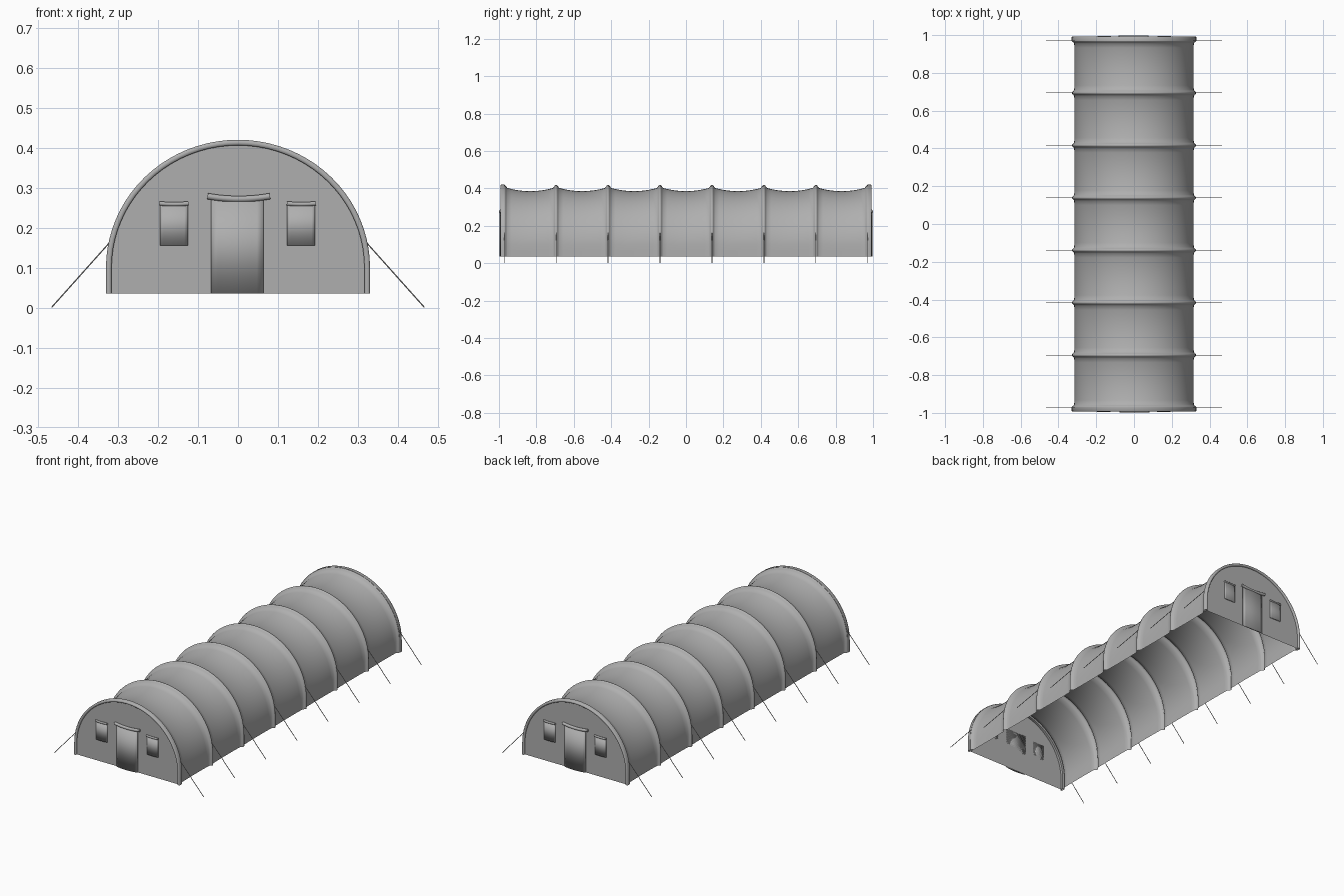
import bpy, bmesh, math
from math import sin, cos, pi
from mathutils import Vector

if "Cube" in bpy.data.objects:
    bpy.data.objects.remove(bpy.data.objects["Cube"])

BASE, ZC, A, B = 0.036, 0.10, 0.33, 0.32
BAYS, Y_END = 7, 0.972
BAY = 2 * Y_END / BAYS
RIBS = [-Y_END + BAY * i for i in range(BAYS + 1)]

# dark grey canvas
CANVAS = bpy.data.materials.new("dark_canvas")
CANVAS.diffuse_color = (0.43, 0.43, 0.43, 1)
CANVAS.use_nodes = True
CANVAS.node_tree.nodes["Principled BSDF"].inputs["Base Color"].default_value = CANVAS.diffuse_color


def arch(inset=0.0, sag=0.0, n=40):
    """Arch outline in xz: straight feet, then half an ellipse."""
    pts = []
    for i in range(n + 1):
        t = pi * i / n
        d = inset + sag * (0.1 + 0.9 * sin(t))
        pts.append(((A - d) * cos(t), ZC + (B - d) * sin(t)))
    (x0, _), (x1, _) = pts[0], pts[-1]
    return [(x0, BASE), (x0, (BASE + ZC) / 2)] + pts + [(x1, (BASE + ZC) / 2), (x1, BASE)]


def make(name, bm, angle=40):
    bmesh.ops.recalc_face_normals(bm, faces=bm.faces)
    me = bpy.data.meshes.new(name)
    bm.to_mesh(me)
    bm.free()
    me.materials.append(CANVAS)
    ob = bpy.data.objects.new(name, me)
    bpy.context.collection.objects.link(ob)
    bpy.ops.object.select_all(action='DESELECT')
    ob.select_set(True)
    bpy.context.view_layer.objects.active = ob
    bpy.ops.object.shade_smooth_by_angle(angle=math.radians(angle))
    return ob


def loft(name, rows, closed=False, angle=40):
    """Skin a list of equally long point rows."""
    bm = bmesh.new()
    vs = [[bm.verts.new(p) for p in r] for r in rows]
    pairs = list(zip(vs, vs[1:])) + ([(vs[-1], vs[0])] if closed else [])
    for r, s in pairs:
        for j in range(len(r) - 1):
            bm.faces.new((r[j], r[j + 1], s[j + 1], s[j]))
    return make(name, bm, angle)


def tube(name, pts, radius, sides=8):
    """Capped tube along a path lying in an xz plane."""
    bm = bmesh.new()
    pts = [Vector(p) for p in pts]
    rings = []
    for i, p in enumerate(pts):
        d = (pts[min(i + 1, len(pts) - 1)] - pts[max(i - 1, 0)]).normalized()
        u = Vector((0, 1, 0))
        v = d.cross(u)
        rings.append([bm.verts.new(p + radius * (cos(2 * pi * k / sides) * u + sin(2 * pi * k / sides) * v))
                      for k in range(sides)])
    for r, s in zip(rings, rings[1:]):
        for k in range(sides):
            bm.faces.new((r[k], r[(k + 1) % sides], s[(k + 1) % sides], s[k]))
    bm.faces.new(rings[0])
    bm.faces.new(rings[-1])
    return make(name, bm)


def panel(name, x0, x1, z0, z1, y, s, bulge):
    """Softly shaded cloth panel bowed outward from the end wall."""
    bm = bmesh.new()
    n = 8
    prof = [(x0, y)]
    for i in range(n + 1):
        u = i / n
        prof.append((x0 + (x1 - x0) * u, y + 0.005 + bulge * sin(pi * u)))
    prof.append((x1, y))
    f = bm.faces.new([bm.verts.new((s * px, -s * py, z0)) for px, py in prof])
    r = bmesh.ops.extrude_face_region(bm, geom=[f])
    bmesh.ops.translate(bm, vec=(0, 0, z1 - z0), verts=[g for g in r['geom'] if isinstance(g, bmesh.types.BMVert)])
    return make(name, bm, 180)


# canvas shell: soft ridge over each rib, sagging between them
ridge = [(0.0, 0.001), (0.004, 0.002), (0.007, 0.005), (0.010, 0.009)]   # distance from rib, inset
rows = []
for i, y0 in enumerate(RIBS):
    if i:
        rows += [[(x, y0 - dy, z) for x, z in arch(d)] for dy, d in reversed(ridge[1:])]
    rows.append([(x, y0, z) for x, z in arch(ridge[0][1])])
    if i < BAYS:
        rows += [[(x, y0 + dy, z) for x, z in arch(d)] for dy, d in ridge[1:]]
        for k in range(12):
            u = 0.06 + 0.88 * k / 11
            rows.append([(x, y0 + BAY * u, z) for x, z in arch(0.013, 0.022 * 4 * u * (1 - u))])
loft("canvas_shell", rows, angle=180)

# guy ropes
for i, y in enumerate(RIBS):
    for side in (-1, 1):
        tube(f"guy_rope_{i}_{'left' if side < 0 else 'right'}",
             [(side * 0.322, y, 0.162), (side * 0.466, y, 0.001)], 0.0018, 6)

# ends: the back repeats the front turned half round
for s, tag in ((1, "front"), (-1, "back")):
    # end wall
    bm = bmesh.new()
    bm.faces.new([bm.verts.new((x, -s * 0.984, z)) for x, z in arch(0.008)])
    make(f"{tag}_wall", bm)

    # rim band around the wall
    sec = [(0.0, 0.970), (0.0, 0.989), (0.003, 0.993), (0.011, 0.993), (0.014, 0.989), (0.014, 0.970)]
    loft(f"{tag}_rim", [[(x, -s * y, z) for x, z in arch(d)] for d, y in sec], closed=True, angle=60)

    # door with a drooping rolled flap above
    panel(f"{tag}_door", -0.067, 0.064, BASE, 0.272, 0.984, s, 0.007)
    roll = []
    for i in range(13):
        u = i / 6 - 1
        roll.append((s * (0.078 * u + 0.002), -s * 0.991, 0.272 + 0.007 * u * u))
    tube(f"{tag}_door_roll", roll, 0.008, 10)

    # windows with small rolled flaps
    for x, side in ((-0.160, "left"), (0.158, "right")):
        panel(f"{tag}_window_{side}", x - 0.035, x + 0.035, 0.156, 0.258, 0.984, s, 0.003)
        roll = [(s * (x + 0.036 * k / 4), -s * 0.989, 0.259 + 0.002 * (k / 4) ** 2) for k in range(-4, 5)]
        tube(f"{tag}_window_roll_{side}", roll, 0.0055, 10)
